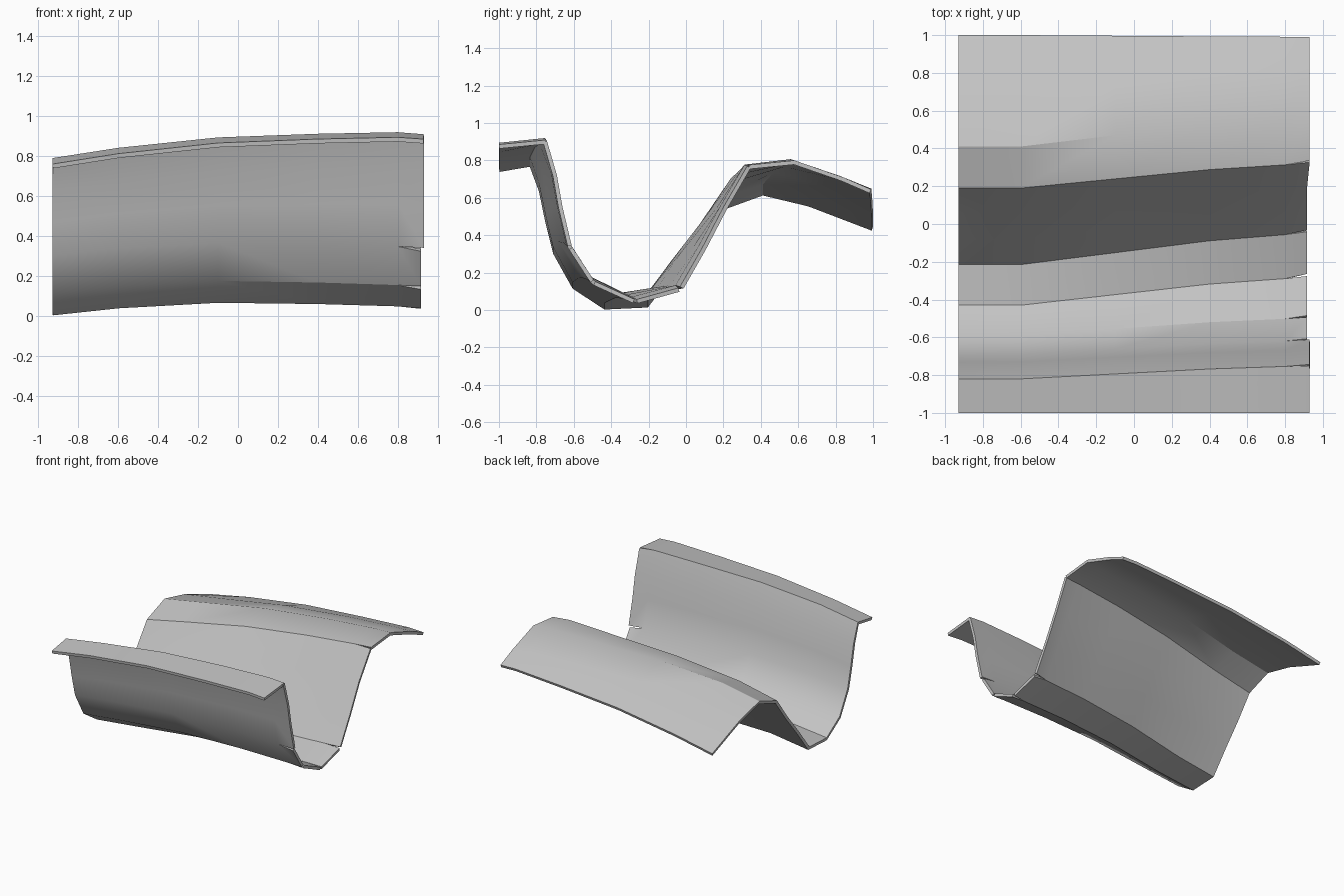
import bpy
import bmesh
import math

cube = bpy.data.objects.get("Cube")
if cube:
    bpy.data.objects.remove(cube)

# Upper surface profiles (y, z) at the right and left ends of the sheet
RIGHT_END = [(-1, .76), (-.82, .79), (-.765, .64), (-.73, .47), (-.69, .31),
             (-.59, .13), (-.43, .025), (-.215, .035), (-.08, .21), (.06, .38),
             (.19, .555), (.41, .635), (.66, .575), (1, .445)]
LEFT_END = [(-1, .885), (-.745, .91), (-.69, .72), (-.66, .55), (-.61, .34),
            (-.49, .155), (-.27, .055), (-.035, .12), (.085, .33), (.2, .55),
            (.33, .775), (.58, .8), (.84, .71), (.99, .645)]

# Stations along the sheet: x, sideways blend, upward bow
STATIONS = [(-.93, 0, 0), (-.6, 0, .03), (-.1, .35, .05),
            (.4, .7, .036), (.8, .88, .018), (.93, 1, 0)]
SLITS = (1, 4, 5, 6, 7, 10)     # profile points where the left edge is torn
SHORT_PANELS = (4, 5, 6, 7, 8)  # panels ending slightly early
GAP = .006


def section_point(station, j):
    x, blend, bow = station
    rise = (x + .93) / 1.86
    (y0, z0), (y1, z1) = RIGHT_END[j], LEFT_END[j]
    return (x, y0 + (y1 - y0) * blend, z0 + (z1 - z0) * rise + bow)


bm = bmesh.new()
count = len(RIGHT_END)
rows = [[bm.verts.new(section_point(s, j)) for j in range(count)]
        for s in STATIONS[:-1]]

# Main body of the sheet
for a, b in zip(rows, rows[1:]):
    for j in range(count - 1):
        bm.faces.new((a[j], b[j], b[j + 1], a[j + 1]))

# Torn end strip, with each panel separated at the slits
tip = [section_point(STATIONS[-1], j) for j in range(count)]
last = rows[-1]
previous = None


def tip_vert(j, toward, short):
    x, y, z = tip[j]
    if j in SLITS:
        _, ty, tz = tip[toward]
        length = math.hypot(ty - y, tz - z)
        y += (ty - y) / length * GAP
        z += (tz - z) / length * GAP
    return bm.verts.new((x - (.013 if short else 0), y, z))


for j in range(count - 1):
    short = j in SHORT_PANELS
    start = previous if previous and j not in SLITS else tip_vert(j, j + 1, short)
    end = tip_vert(j + 1, j, short)
    bm.faces.new((last[j], start, end, last[j + 1]))
    previous = end

mesh = bpy.data.meshes.new("bent_sheet")
bm.to_mesh(mesh)
bm.free()
sheet = bpy.data.objects.new("bent_sheet", mesh)
bpy.context.collection.objects.link(sheet)

# Plain grey metal
grey = bpy.data.materials.new("plain_grey")
grey.use_nodes = True
colour = (.55, .55, .55, 1)
grey.diffuse_color = colour
grey.node_tree.nodes["Principled BSDF"].inputs["Base Color"].default_value = colour
mesh.materials.append(grey)

# Thickness below the upper surface, then smooth curves with sharp folds
bpy.context.view_layer.objects.active = sheet
sheet.select_set(True)
solid = sheet.modifiers.new("thickness", "SOLIDIFY")
solid.thickness = .022
solid.offset = -1
solid.use_even_offset = True
bpy.ops.object.modifier_apply(modifier=solid.name)
bpy.ops.object.shade_smooth_by_angle(angle=math.radians(30))
